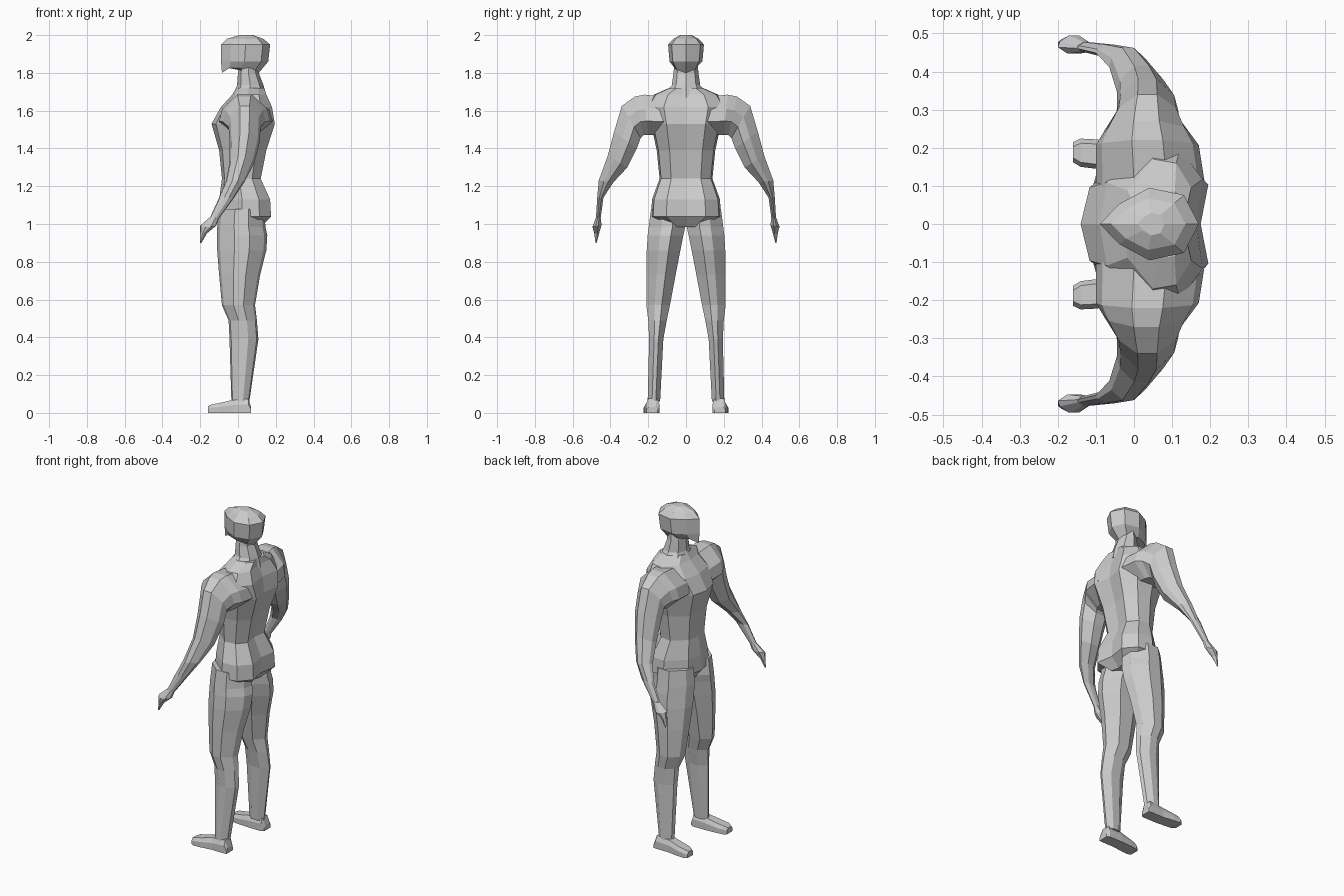
import bpy, bmesh

grey = bpy.data.materials.new("light grey")
grey.diffuse_color = (0.6, 0.6, 0.6, 1)


def loft(name, rings, mirror=False):
    """Skin a list of equal-length rings and close both ends."""
    bm = bmesh.new()
    loops = [[bm.verts.new(p) for p in ring] for ring in rings]
    n = len(loops[0])
    for a, b in zip(loops, loops[1:]):
        for i in range(n):
            j = (i + 1) % n
            bm.faces.new((a[i], a[j], b[j], b[i]))
    bm.faces.new(loops[0])
    bm.faces.new(loops[-1])
    bmesh.ops.recalc_face_normals(bm, faces=bm.faces)
    mesh = bpy.data.meshes.new(name)
    bm.to_mesh(mesh)
    bm.free()
    mesh.materials.append(grey)
    obj = bpy.data.objects.new(name, mesh)
    bpy.context.collection.objects.link(obj)
    if mirror:
        m = obj.modifiers.new("mirror", 'MIRROR')
        m.use_axis = (False, True, False)
    return obj


def section(shape, x0, x1, y0, z0, y1, z1):
    """Place a unit shape (u along x, v from inner to outer point)."""
    return [(x0 + (x1 - x0) * u, y0 + (y1 - y0) * v, z0 + (z1 - z0) * v)
            for u, v in shape]


def symmetric(half):
    """Close a half outline running from the front centre to the back centre."""
    return half + [(u, 1 - v) for u, v in half[-2:0:-1]]


# Torso: z, front x, back x, half width
body = symmetric([(0, .5), (.07, .76), (.45, 1), (.78, .97), (1, .78), (.94, .5)])
torso = [(.985, -.06, .12, .09), (1.04, -.105, .175, .185), (1.13, -.10, .17, .18),
         (1.24, -.085, .12, .14), (1.39, -.10, .15, .155), (1.53, -.14, .195, .185),
         (1.62, -.09, .18, .21), (1.685, -.03, .15, .17), (1.72, -.01, .14, .09)]
loft("torso", [section(body, a, b, -w, z, w, z) for z, a, b, w in torso])

# Neck
round_neck = symmetric([(0, .5), (.15, .85), (.5, 1), (.85, .85), (1, .5)])
neck = [(1.67, -.03, .15, .13), (1.735, -.005, .135, .075),
        (1.80, 0, .11, .066), (1.86, .01, .11, .06)]
loft("neck", [section(round_neck, a, b, -w, z, w, z) for z, a, b, w in neck])

# Head, with a pointed face and a low chin
skull = symmetric([(0, .5), (.2, .78), (.5, 1), (.85, .9), (1, .5)])
head = [(1.81, -.085, .11, .05), (1.86, -.09, .16, .087), (1.95, -.09, .17, .095),
        (1.98, -.06, .135, .068), (2.0, .01, .08, .03)]
rings = [section(skull, a, b, -w, z, w, z) for z, a, b, w in head]
rings[0] = [(x, y, 1.80 if x < -.08 or x > .08 else 1.825) for x, y, z in rings[0]]
loft("head", rings)

# Arms: front x, back x, inner (y, z), outer (y, z)
limb = [(0, .35), (.06, .65), (.35, 1), (.65, 1), (.94, .65), (1, .35), (.7, 0), (.3, 0)]
arm = [(-.10, .19, .08, 1.47, .08, 1.67), (-.10, .17, .20, 1.47, .22, 1.685),
       (-.08, .145, .225, 1.47, .27, 1.675), (-.05, .12, .24, 1.455, .34, 1.625),
       (-.045, .115, .26, 1.40, .38, 1.49), (-.045, .085, .31, 1.30, .415, 1.36),
       (-.065, .035, .385, 1.22, .462, 1.23), (-.10, -.02, .437, 1.14, .47, 1.14),
       (-.15, -.10, .452, 1.03, .477, 1.03)]
loft("arm", [section(limb, *r) for r in arm], True)

# Hands: narrow wedge ending in a point
hand = [(-.15, -.10, .452, 1.035, .477, 1.035), (-.20, -.115, .447, .995, .495, .985),
        (-.20, -.165, .46, .95, .486, .95), (-.20, -.193, .473, .90, .479, .90)]
loft("hand", [section(limb, *r) for r in hand], True)

# Legs: z, front x, back x, inner y, outer y
leg = [(1.08, -.10, .14, .01, .185), (.985, -.11, .145, .004, .197),
       (.94, -.11, .155, .014, .203), (.86, -.11, .15, .03, .208),
       (.73, -.10, .117, .055, .21), (.57, -.085, .09, .085, .21),
       (.49, -.05, .10, .102, .20), (.39, -.045, .108, .12, .195),
       (.06, -.035, .06, .137, .203)]
loft("leg", [section(limb, a, b, i, z, o, z) for z, a, b, i, o in leg], True)

# Feet: x, inner y, outer y, top height
foot = [(.07, .15, .21, .03), (.055, .14, .212, .075), (-.03, .14, .212, .068),
        (-.10, .145, .222, .052), (-.14, .15, .224, .045), (-.16, .162, .215, .035)]
loft("foot", [[(x, i, 0), (x, o, 0), (x, o, h * .6), (x, o - .012, h),
               (x, i + .012, h), (x, i, h * .6)] for x, i, o, h in foot], True)
